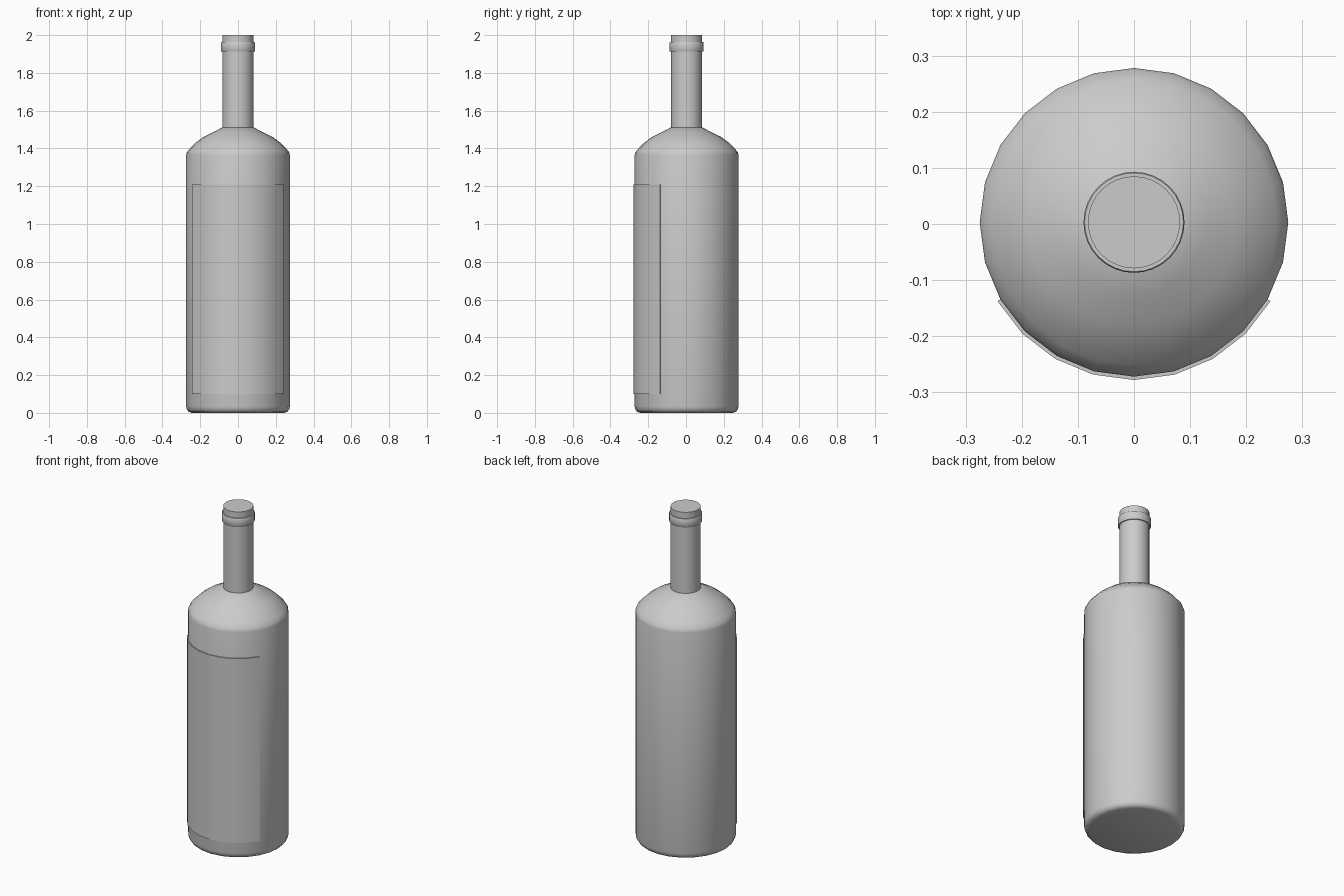
import bpy, bmesh
from math import sin, cos, pi, radians

if "Cube" in bpy.data.objects:
    bpy.data.objects.remove(bpy.data.objects["Cube"])

CY = 0.003  # bottle axis, offset slightly because the label stands proud of the front


def finish(name, bm, angle=35):
    bmesh.ops.recalc_face_normals(bm, faces=bm.faces)
    me = bpy.data.meshes.new(name)
    bm.to_mesh(me)
    bm.free()
    ob = bpy.data.objects.new(name, me)
    ob.location.y = CY
    bpy.context.collection.objects.link(ob)
    bpy.ops.object.select_all(action='DESELECT')
    ob.select_set(True)
    bpy.context.view_layer.objects.active = ob
    bpy.ops.object.shade_smooth_by_angle(angle=radians(angle))
    return ob


def lathe(name, profile, sides, closed=False):
    """Revolve (radius, z) points about z; cap the ends or join them in a loop."""
    bm = bmesh.new()
    rings = [[bm.verts.new((r * cos(2 * pi * i / sides), r * sin(2 * pi * i / sides), z))
              for i in range(sides)] for r, z in profile]
    pairs = list(zip(rings, rings[1:]))
    if closed:
        pairs.append((rings[-1], rings[0]))
    for a, b in pairs:
        for i in range(sides):
            j = (i + 1) % sides
            bm.faces.new((a[i], a[j], b[j], b[i]))
    if not closed:
        bm.faces.new(rings[0])
        bm.faces.new(rings[-1])
    return finish(name, bm)


# Body with rounded base and sloping shoulder
lathe("body", [(0.245, 0), (0.262, 0.006), (0.271, 0.018), (0.275, 0.035),
               (0.275, 1.365), (0.271, 1.38), (0.255, 1.40), (0.225, 1.43),
               (0.185, 1.46), (0.13, 1.487), (0.08, 1.513)], 24)

# Neck and the collar below the mouth
lathe("neck", [(0.082, 1.495), (0.082, 2.0)], 32)
lathe("neck_collar", [(0.08, 1.912), (0.088, 1.912), (0.09, 1.915),
                      (0.09, 1.96), (0.088, 1.963), (0.08, 1.963)], 32, closed=True)

# Label: thin curved panel around the front third of the body
bm = bmesh.new()
section = [(0.274, 0.10), (0.281, 0.10), (0.281, 1.21), (0.274, 1.21)]
cols = []
for k in range(9):
    a = radians(210 + 15 * k)
    cols.append([bm.verts.new((r * cos(a), r * sin(a), z)) for r, z in section])
for p, q in zip(cols, cols[1:]):
    for i in range(4):
        j = (i + 1) % 4
        bm.faces.new((p[i], p[j], q[j], q[i]))
bm.faces.new(cols[0])
bm.faces.new(cols[-1])
finish("label", bm)
